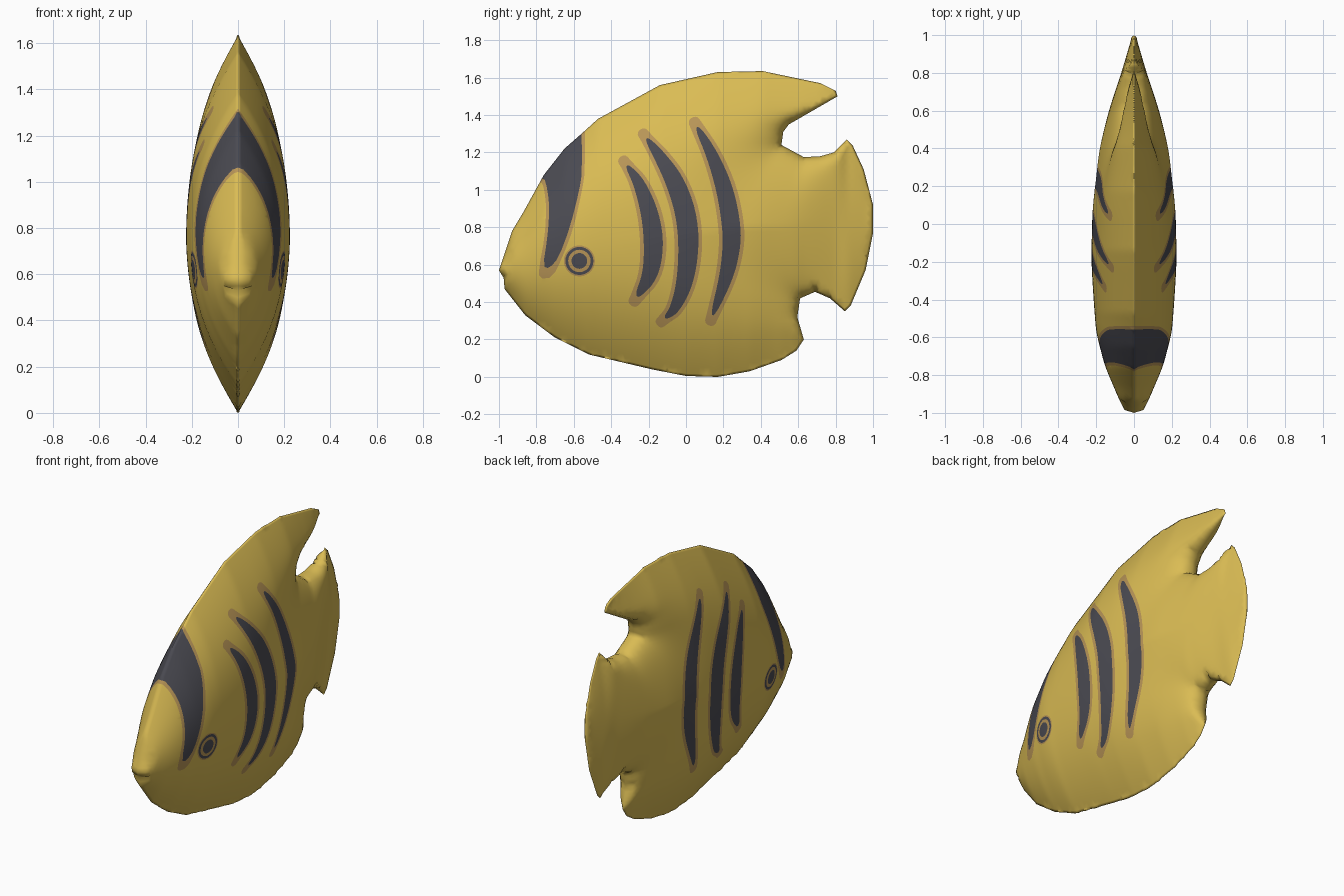
import bpy, bmesh, math
from mathutils import Vector
from mathutils.geometry import delaunay_2d_cdt

if "Cube" in bpy.data.objects:
    bpy.data.objects.remove(bpy.data.objects["Cube"])

# Side silhouette (y, z), clockwise from the nose: back, top fin, tail, belly
TOP = [(-1, .57), (-.93, .78), (-.87, .88), (-.76, 1.08), (-.65, 1.22), (-.57, 1.29), (-.47, 1.38),
       (-.14, 1.56), (.17, 1.63), (.41, 1.635), (.72, 1.57), (.80, 1.53), (.81, 1.50)]
NOTCH_A = [(.55, 1.35), (.52, 1.31), (.51, 1.24), (.63, 1.175), (.72, 1.18), (.79, 1.20), (.83, 1.24)]
TAIL = [(.86, 1.27), (.89, 1.24), (.95, 1.11), (1, .92), (1, .77), (.96, .57), (.88, .38), (.85, .35)]
NOTCH_B = [(.77, .42), (.69, .455), (.61, .42), (.595, .32)]
BELLY = [(.63, .20), (.59, .14), (.51, .09), (.34, .03), (.17, 0), (0, .005), (-.18, .04), (-.52, .12),
         (-.70, .21), (-.86, .33), (-.97, .47), (-.975, .53)]
OUTLINE = TOP + NOTCH_A + TAIL + NOTCH_B + BELLY
UPPER = TOP + TAIL[:4]
LOWER = [(-1, .56)] + BELLY[::-1] + TAIL[:3:-1]
# Open notches between the fins and the tail, where the body thins out
GAPS = [[TOP[-1]] + NOTCH_A + [TAIL[0]], [TAIL[-1]] + NOTCH_B + [BELLY[0]]]
# Half thickness along the length, seen from the top
WIDTH = [(-1.1, 0), (-1, .04), (-.95, .07), (-.75, .155), (-.57, .203), (-.2, .237), (.05, .244), (.15, .238),
         (.38, .207), (.6, .137), (.8, .067), (1, .008), (1.1, .006)]


def interp(table, t):
    for (a, va), (b, vb) in zip(table, table[1:]):
        if a <= t <= b and b > a:
            return va + (vb - va) * (t - a) / (b - a)
    return table[-1][1]


def inside(poly, y, z):
    hit = False
    for i, (y1, z1) in enumerate(poly):
        y0, z0 = poly[i - 1]
        if (z1 > z) != (z0 > z) and y < (y0 - y1) * (z - z1) / (z0 - z1) + y1:
            hit = not hit
    return hit


def path_distance(path, y, z):
    best = 9
    for (y0, z0), (y1, z1) in zip(path, path[1:]):
        dy, dz = y1 - y0, z1 - z0
        t = max(0, min(1, ((y - y0) * dy + (z - z0) * dz) / (dy * dy + dz * dz)))
        best = min(best, math.hypot(y - y0 - t * dy, z - z0 - t * dz))
    return best


def edge_distance(y, z):
    return path_distance(OUTLINE + OUTLINE[:1], y, z)


def densify(poly, step=.025):
    out = []
    for i, a in enumerate(poly):
        b = poly[(i + 1) % len(poly)]
        n = max(1, round(math.dist(a, b) / step))
        out += [(a[0] + (b[0] - a[0]) * k / n, a[1] + (b[1] - a[1]) * k / n) for k in range(n)]
    return out


def rounded(poly, times=2):
    # Corner cutting
    for _ in range(times):
        out = []
        for i, b in enumerate(poly):
            a = poly[i - 1]
            out += [tuple(p * .75 + q * .25 for p, q in zip(a, b)), tuple(p * .25 + q * .75 for p, q in zip(a, b))]
        poly = out
    return poly


def ribbon(spine):
    # Closed polygon around a centre line of (y, z, half width)
    left, right = [], []
    for i, (y, z, w) in enumerate(spine):
        a, b = spine[max(i - 1, 0)], spine[min(i + 1, len(spine) - 1)]
        d = Vector((b[0] - a[0], b[1] - a[1])).normalized()
        left.append((y - d.y * w, z + d.x * w))
        right.append((y + d.y * w, z - d.x * w))
    return rounded(left + right[::-1])


def halo(spine, ext=.058):
    # Wider copy of a stripe, lengthened at both ends
    s = [(y, z, w + .02) for y, z, w in spine]

    def end(a, b):
        d = Vector((a[0] - b[0], a[1] - b[1])).normalized() * ext
        return (a[0] + d.x, a[1] + d.y, .028)
    return ribbon([end(s[0], s[1])] + s + [end(s[-1], s[-2])])


def circle(r, n=28):
    return [(-.57 + r * math.cos(k * math.tau / n), .62 + r * math.sin(k * math.tau / n)) for k in range(n)]


# Stripe centre lines on the flank
STRIPES = [
    [(-.315, 1.13, .012), (-.25, 1.04, .032), (-.19, .87, .048), (-.17, .7, .053), (-.19, .54, .043),
     (-.26, .43, .016)],
    [(-.21, 1.275, .012), (-.14, 1.18, .032), (-.06, 1.05, .05), (0, .88, .056), (.017, .7, .055), (-.005, .5, .045),
     (-.06, .36, .027), (-.11, .315, .012)],
    [(.06, 1.335, .015), (.14, 1.19, .032), (.21, 1.0, .046), (.245, .8, .05), (.243, .68, .047), (.215, .53, .037),
     (.143, .33, .013)]]
HEAD = rounded([(-.56, 1.4), (-.555, 1.1), (-.57, 1.0), (-.62, .8), (-.68, .64), (-.73, .58), (-.765, .59),
                (-.74, .75), (-.73, .9), (-.74, 1.0), (-.76, 1.07), (-.9, 1.1), (-.9, 1.4)], 1)
HEAD_HALO = rounded([(-.54, 1.4), (-.54, 1.1), (-.555, 1.0), (-.6, .8), (-.66, .64), (-.715, .53), (-.785, .525),
                     (-.785, .59), (-.755, .75), (-.747, .9), (-.757, 1.0), (-.775, 1.05), (-.9, 1.07),
                     (-.92, 1.4)], 1)
# Painted regions in order; later ones win (1 = dark, 2 = tan)
REGIONS = [(HEAD_HALO, 2)] + [(halo(s), 2) for s in STRIPES] + [(HEAD, 1)] + [(ribbon(s), 1) for s in STRIPES]
REGIONS += [(circle(.083), 2), (circle(.075), 1), (circle(.06), 2), (circle(.042), 1)]
BOXES = [(min(p[0] for p in r), max(p[0] for p in r), min(p[1] for p in r), max(p[1] for p in r)) for r, _ in REGIONS]

# Triangulate the flank with all colour borders as edges
pts, edges = [], []
for poly in [OUTLINE] + [r[0] for r in REGIONS]:
    ring = densify(poly)
    base, n = len(pts), len(ring)
    pts += ring
    edges += [(base + k, base + (k + 1) % n) for k in range(n)]
rim = densify(OUTLINE)
for i, b in enumerate(rim):
    a = rim[i - 1]
    d = (Vector(b) - Vector(a)).normalized() * .012
    p = ((a[0] + b[0]) / 2 + d.y, (a[1] + b[1]) / 2 - d.x)
    if edge_distance(*p) > .0115:
        pts.append(p)
for i in range(-40, 41):
    for j in range(0, 67):
        p = (i * .025 + (j % 2) * .0125, j * .025)
        if inside(OUTLINE, *p) and edge_distance(*p) > .024:
            pts.append(p)
res = delaunay_2d_cdt([Vector(p) for p in pts], edges, [], 0, 1e-4)
flat, tris = res[0], res[2]


def half_thickness(y, z):
    # Lens-shaped cross-section, thinned smoothly beside the notches
    zt, zb = interp(UPPER, y), interp(LOWER, y)
    t = min(1, abs(z - (zt + zb) / 2) / max((zt - zb) / 2, .01))
    width = sum(interp(WIDTH, y + k * .02) for k in range(-2, 3)) / 5
    lens = width * (1 - t ** 2.1) + 1e-4
    cap = .006 + .32 * math.sqrt(min(path_distance(g, y, z) for g in GAPS))
    return max(.005, lens * cap / (lens ** 5 + cap ** 5) ** .2)


# Build one flank, give it its bulge, then mirror it
bm = bmesh.new()
verts = [bm.verts.new((0, p.x, p.y)) for p in flat]
for tri in tris:
    c = sum((flat[k] for k in tri), Vector((0, 0))) / len(tri)
    if inside(OUTLINE, c.x, c.y):
        f = bm.faces.new([verts[k] for k in tri])
        for (poly, mat), (y0, y1, z0, z1) in zip(REGIONS, BOXES):
            if y0 < c.x < y1 and z0 < c.y < z1 and inside(poly, c.x, c.y):
                f.material_index = mat
bmesh.ops.delete(bm, geom=[v for v in bm.verts if not v.link_faces], context='VERTS')
bridges = [e for e in bm.edges if not e.is_boundary and all(v.is_boundary for v in e.verts)]
bmesh.ops.subdivide_edges(bm, edges=bridges, cuts=1)
bmesh.ops.triangulate(bm, faces=bm.faces[:])
for v in bm.verts:
    if not v.is_boundary:
        v.co.x = half_thickness(v.co.y, v.co.z)
bmesh.ops.mirror(bm, geom=bm.verts[:] + bm.edges[:] + bm.faces[:], axis='X', merge_dist=1e-4)
bmesh.ops.recalc_face_normals(bm, faces=bm.faces[:])
for f in bm.faces:
    f.smooth = True

me = bpy.data.meshes.new("fish_body")
bm.to_mesh(me)
bm.free()
for name, col in [("yellow", (.70, .50, .088)), ("charcoal", (.07, .07, .085)), ("tan", (.48, .30, .095))]:
    m = bpy.data.materials.new(name)
    m.diffuse_color = (*col, 1)
    m.use_nodes = True
    m.node_tree.nodes["Principled BSDF"].inputs["Base Color"].default_value = m.diffuse_color
    me.materials.append(m)
bpy.context.collection.objects.link(bpy.data.objects.new("fish_body", me))
